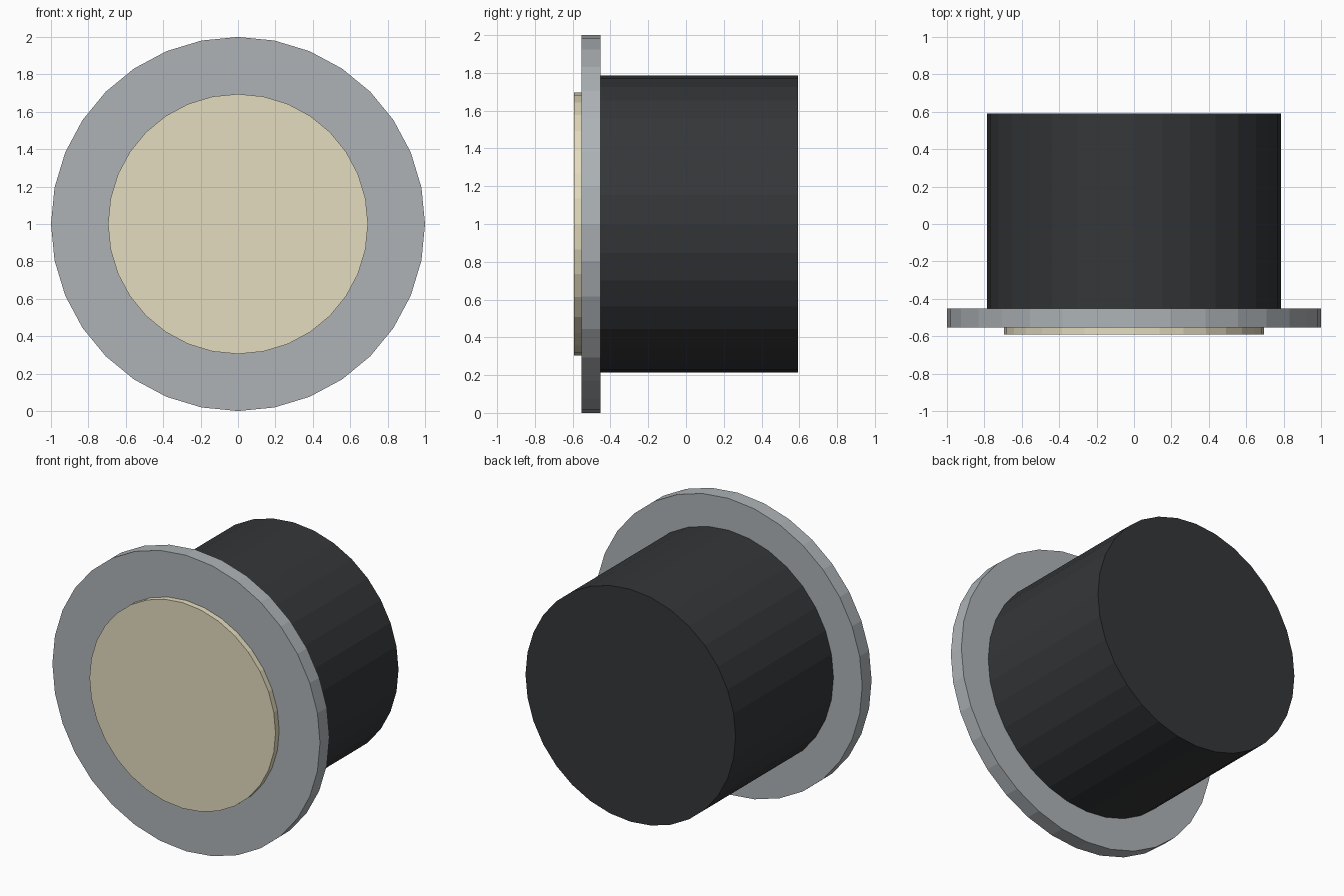
import bpy
from math import pi

if "Cube" in bpy.data.objects:
    bpy.data.objects.remove(bpy.data.objects["Cube"])

SIDES = 32


def material(name, rgb):
    mat = bpy.data.materials.new(name)
    mat.diffuse_color = (*rgb, 1)
    mat.use_nodes = True
    mat.node_tree.nodes["Principled BSDF"].inputs["Base Color"].default_value = mat.diffuse_color
    return mat


def disc(name, radius, y_front, y_back, mat):
    """Flat-faced cylinder lying along y, centred at z = 1."""
    bpy.ops.mesh.primitive_cylinder_add(
        vertices=SIDES, radius=radius, depth=y_back - y_front,
        location=(0, (y_front + y_back) / 2, 1), rotation=(pi / 2, 0, 0))
    obj = bpy.context.object
    obj.name = name
    obj.data.materials.append(mat)
    bpy.ops.object.transform_apply(location=False, rotation=True, scale=True)
    return obj


# Dark housing behind the trim
disc("housing", 0.785, -0.453, 0.592, material("dark_housing", (0.035, 0.037, 0.04)))
# Wide trim flange
disc("flange", 1.0, -0.553, -0.453, material("grey_metal", (0.42, 0.45, 0.47)))
# Cream face plate, slightly proud of the flange
disc("face_plate", 0.695, -0.592, -0.553, material("cream", (0.78, 0.72, 0.52)))
